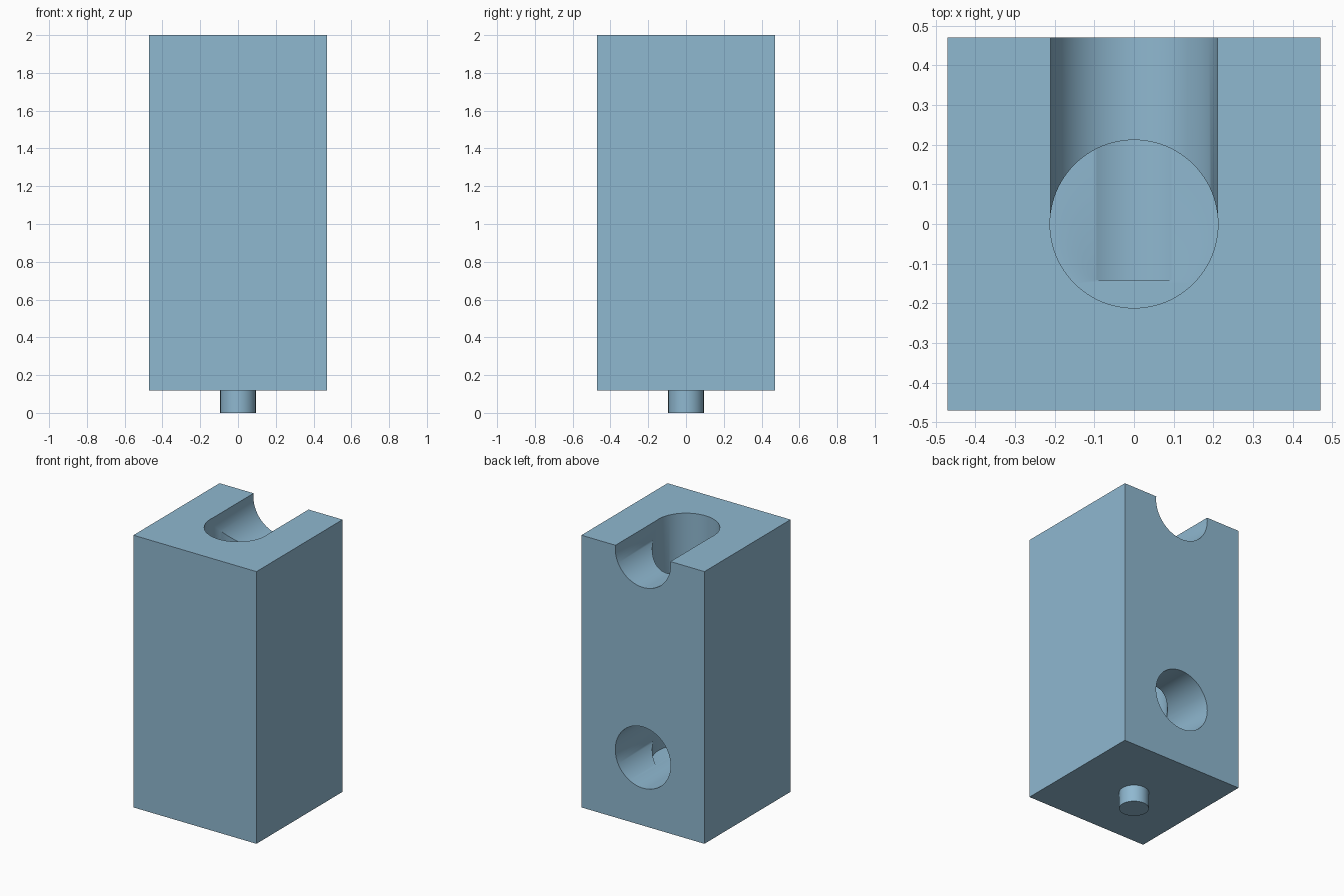
import bpy, math

if "Cube" in bpy.data.objects:
    bpy.data.objects.remove(bpy.data.objects["Cube"])

U = 2 / 85                 # one design unit
HALF = 20 * U              # half width of the block
BASE = 5 * U               # underside of the block
R = 9 * U                  # bore radius

blue = bpy.data.materials.new("soft blue")
blue.diffuse_color = (0.275, 0.479, 0.631, 1)
blue.use_nodes = True
blue.node_tree.nodes["Principled BSDF"].inputs["Base Color"].default_value = blue.diffuse_color


def cylinder(name, radius, start, end, axis, offset=(0, 0, 0), sides=96):
    """Cylinder running from start to end along 'Y' or 'Z'."""
    mid = (start + end) / 2
    loc = list(offset)
    loc["XYZ".index(axis)] = mid
    rot = (math.pi / 2, 0, 0) if axis == "Y" else (0, 0, 0)
    bpy.ops.mesh.primitive_cylinder_add(vertices=sides, radius=radius,
                                        depth=end - start, location=loc, rotation=rot)
    ob = bpy.context.object
    ob.name = name
    ob.data.materials.append(blue)
    return ob


# Solid block
bpy.ops.mesh.primitive_cube_add(size=1, location=(0, 0, (BASE + 2) / 2))
block = bpy.context.object
block.name = "block"
block.scale = (2 * HALF, 2 * HALF, 2 - BASE)
bpy.ops.object.transform_apply(location=True, rotation=True, scale=True)
block.data.materials.append(blue)

# Vertical drop, open entry channel at the top, exit channel near the bottom
cutters = [
    cylinder("drop_cutter", R, BASE + 12 * U, 2.1, "Z"),
    cylinder("entry_channel_cutter", R, 0.0, HALF + 0.1, "Y", (0, 0, 2 - U)),
    cylinder("exit_channel_cutter", R, -6 * U, HALF + 0.1, "Y", (0, 0, BASE + 20 * U)),
]
for cutter in cutters:
    mod = block.modifiers.new(cutter.name, "BOOLEAN")
    mod.operation = "DIFFERENCE"
    mod.solver = "EXACT"
    mod.object = cutter
    bpy.ops.object.select_all(action="DESELECT")
    block.select_set(True)
    bpy.context.view_layer.objects.active = block
    bpy.ops.object.modifier_apply(modifier=mod.name)
    bpy.data.objects.remove(cutter)

# Round locating pin underneath
pin = cylinder("pin", 4 * U, 0, BASE, "Z", sides=64)

# Smooth bores, crisp edges
for ob in (block, pin):
    bpy.ops.object.select_all(action="DESELECT")
    ob.select_set(True)
    bpy.context.view_layer.objects.active = ob
    bpy.ops.object.shade_smooth_by_angle(angle=math.radians(30))
